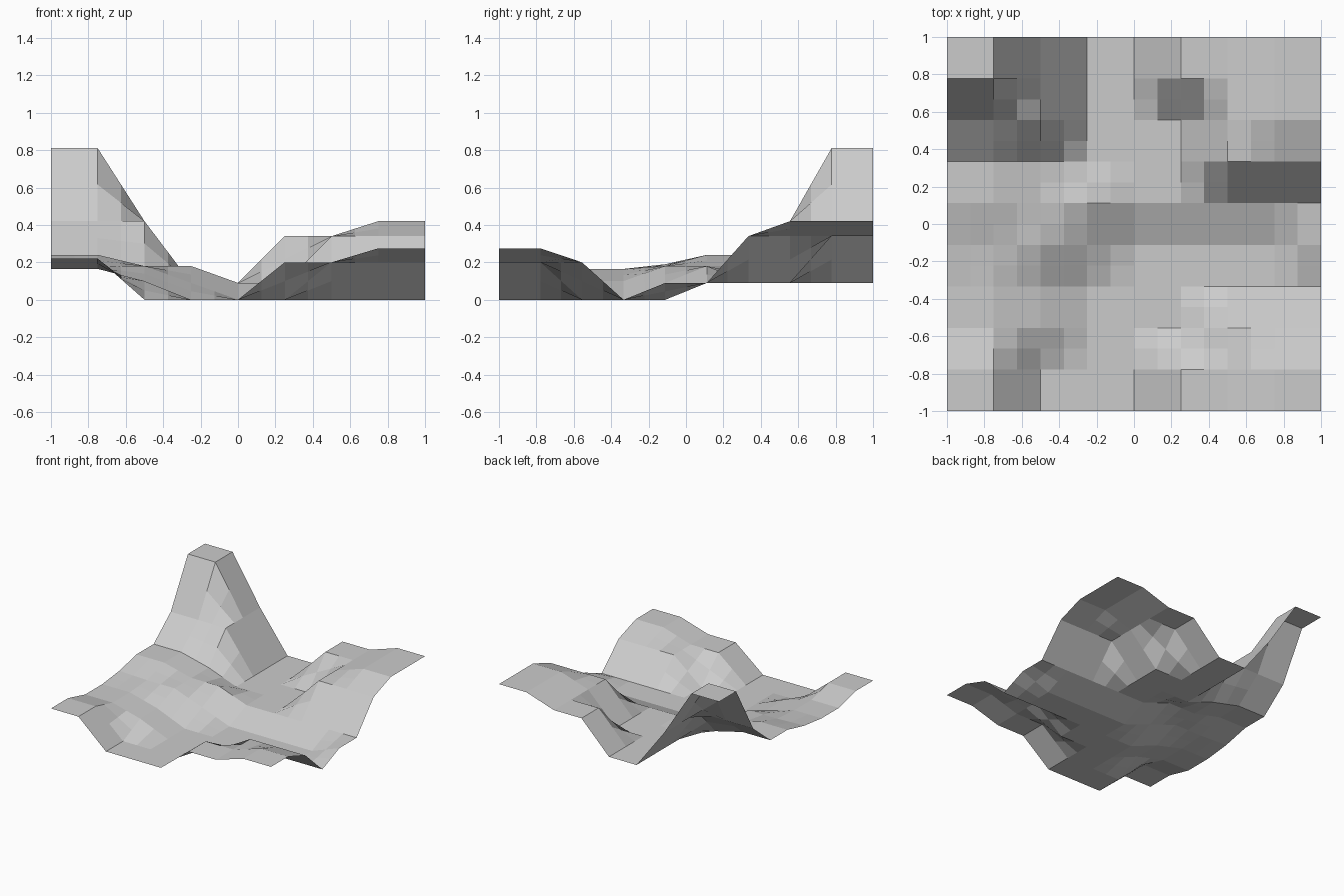
import bpy, bmesh

if "Cube" in bpy.data.objects:
    bpy.data.objects.remove(bpy.data.objects["Cube"])

# Terrain heights in hundredths: rows run front to back, columns left to right
ROWS = [
    [22, 22, 0, 0, 0, 20, 20, 27.5, 27.5],
    [22, 22, 0, 0, 0, 20, 20, 27.5, 27.5],
    [16.5, 16.5, 10, 0, 0, 0, 20, 20, 20],
    [16.5, 16.5, 10, 0, 0, 0, 0, 0, 0],
    [19, 18, 18, 9, 0, 0, 0, 0, 9],
    [24, 24, 18, 18, 9, 9, 9, 9, 9],
    [24, 24, 18, 9, 9, 9, 34, 34, 34],
    [42, 42, 42, 9, 9, 9, 34, 42, 42],
    [81, 81, 42, 9, 9, 34, 34, 42, 42],
    [81, 81, 42, 9, 9, 34, 34, 42, 42],
]
NX, NY = 8, 9
SUB = 2  # facets per cell side


def height(u, v):
    """Blend the four surrounding grid heights."""
    i, j = min(int(u), NX - 1), min(int(v), NY - 1)
    a, b = u - i, v - j
    near = ROWS[j][i] * (1 - a) + ROWS[j][i + 1] * a
    far = ROWS[j + 1][i] * (1 - a) + ROWS[j + 1][i + 1] * a
    return (near * (1 - b) + far * b) / 100


# Faceted open terrain sheet
bm = bmesh.new()
grid = []
for j in range(NY * SUB + 1):
    v = j / SUB
    grid.append([bm.verts.new((2 * i / SUB / NX - 1, 2 * v / NY - 1, height(i / SUB, v)))
                 for i in range(NX * SUB + 1)])
for j in range(NY * SUB):
    for i in range(NX * SUB):
        bm.faces.new((grid[j][i], grid[j][i + 1], grid[j + 1][i + 1], grid[j + 1][i]))

mesh = bpy.data.meshes.new("terrain")
bm.to_mesh(mesh)
bm.free()
terrain = bpy.data.objects.new("terrain", mesh)
bpy.context.collection.objects.link(terrain)
